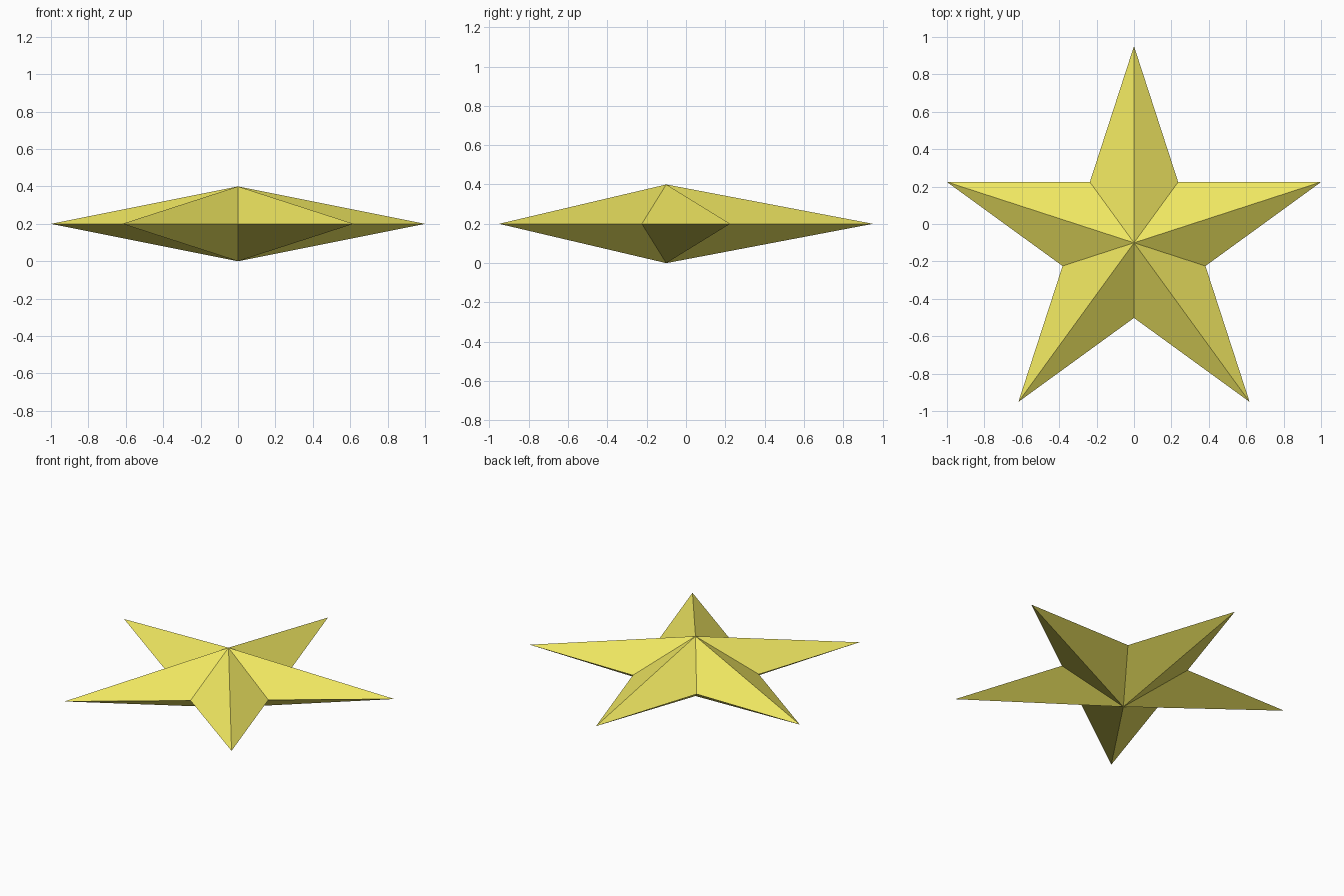
import bpy, bmesh
from math import sin, cos, radians

if "Cube" in bpy.data.objects:
    bpy.data.objects.remove(bpy.data.objects["Cube"])

R_OUT = 1 / cos(radians(18))                 # side tips reach x = +-1
R_IN = R_OUT * sin(radians(18)) / cos(radians(36))  # true pentagram notches
Y0 = -R_OUT * (1 - cos(radians(36))) / 2     # centres the star in y
H = 0.2                                      # half thickness

# Star outline, alternating tips and notches, with a peak above and below
bm = bmesh.new()
rim = []
for i in range(10):
    r = R_IN if i % 2 else R_OUT
    a = radians(90 + 36 * i)
    rim.append(bm.verts.new((r * cos(a), Y0 + r * sin(a), H)))
top = bm.verts.new((0, Y0, 2 * H))
bottom = bm.verts.new((0, Y0, 0))
for i in range(10):
    a, b = rim[i], rim[(i + 1) % 10]
    bm.faces.new((a, b, top))
    bm.faces.new((b, a, bottom))

mesh = bpy.data.meshes.new("star")
bm.to_mesh(mesh)
bm.free()
star = bpy.data.objects.new("star", mesh)
bpy.context.collection.objects.link(star)

# Yellow colour
mat = bpy.data.materials.new("yellow")
mat.diffuse_color = (0.87, 0.80, 0.12, 1)
mat.use_nodes = True
mat.node_tree.nodes["Principled BSDF"].inputs["Base Color"].default_value = mat.diffuse_color
mesh.materials.append(mat)
